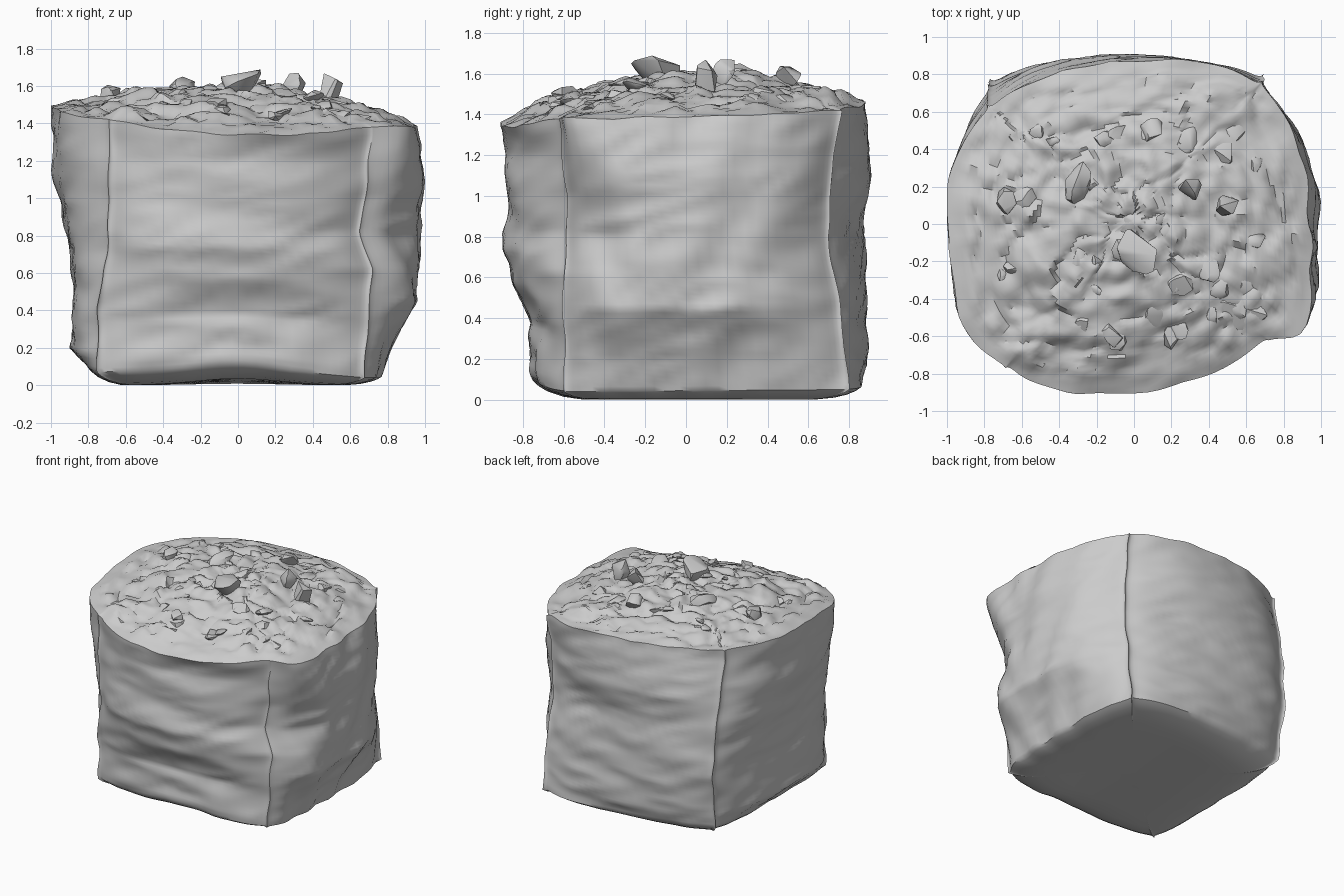
import bpy, bmesh, math, random
from mathutils import Vector, noise

if "Cube" in bpy.data.objects:
    bpy.data.objects.remove(bpy.data.objects["Cube"])

random.seed(4)
N, H, R = 34, 60, 48          # columns per side, bag rows, heap rings


def curve(pts, z):
    """Piecewise linear value from (z, value) pairs."""
    if z <= pts[0][0]:
        return pts[0][1]
    for (a, u), (b, v) in zip(pts, pts[1:]):
        if z <= b:
            return u + (v - u) * (z - a) / (b - a)
    return pts[-1][1]


# Corner seams in order front-left, front-right, back-right, back-left
CX = [[(0, -.75), (.4, -.75), (.7, -.70), (1.4, -.69)],
      [(0, .68), (.3, .69), (.62, .72), (.82, .655), (1.1, .70), (1.4, .71)],
      [(0, .70), (.8, .68), (1.4, .68)],
      [(0, -.75), (.8, -.78), (1.4, -.79)]]
CY = [[(0, -.67), (.4, -.68), (.8, -.74), (1.4, -.77)],
      [(0, -.60), (.7, -.60), (1.0, -.585), (1.4, -.63)],
      [(0, .80), (.3, .78), (.8, .70), (1.2, .72), (1.4, .76)],
      [(0, .70), (.5, .77), (.9, .74), (1.2, .68), (1.4, .63)]]
# Outermost position of each panel: front y, right x, back y, left x
MID = [[(0, -.74), (.1, -.77), (.35, -.75), (.55, -.84), (.73, -.89), (.9, -.87), (1.2, -.86), (1.34, -.91)],
       [(0, .74), (.2, .80), (.33, .87), (.45, .95), (.9, .97), (1.1, .99), (1.25, .97), (1.4, .93)],
       [(0, .84), (.15, .89), (.5, .88), (.9, .87), (1.1, .91), (1.3, .89), (1.46, .87)],
       [(0, -.77), (.15, -.89), (.5, -.88), (.75, -.91), (1, -.95), (1.2, -.99), (1.5, -.99)]]
OUT = [Vector((0, -1, 0)), Vector((1, 0, 0)), Vector((0, 1, 0)), Vector((-1, 0, 0))]
RIM = [1.42, 1.38, 1.42, 1.48]
RIM_MID = [-.06, -.01, .02, .04]
FOOT = [.06, .03, .04, .09]    # lift of the lower seam ends
FOOT_MID = [.02, .0, .0, .03]
# How abruptly the right panel billows beside its front seam
BILLOW = [(0, 6), (.4, 6), (.8, 3.5), (1.1, 5), (1.35, 9)]


def floor_z(x, y):
    return .01 + .05 * math.exp(-(x / .32) ** 2) * (.45 - .45 * y)


def folds(side, s, z):
    """Creases in the cloth: level on most panels, slanting on the right."""
    if side == 1:
        d = abs(s + .25)
        v = 1.3 * noise.noise(Vector((d * 3.2 - z * 2.6, (d + z) * .9, 3)))
    else:
        v = noise.noise(Vector((s * .9 + side * 7, z * 5 + s * .5, side)))
    v += .5 * (.4 - abs(noise.noise(Vector((s * 2 + side * 5, z * 7 - s * 1.5, 9)))) * 2)
    v += .2 * noise.noise(Vector((s * 4, z * 9, side + 20)))
    return .025 * v


def bag_point(side, i, t):
    j = (side + 1) % 4
    s = math.sin(math.pi / 2 * (2 * i / N - 1))      # columns gather at the seams
    f = (s + 1) / 2
    top = RIM[side] * (1 - f) + RIM[j] * f + RIM_MID[side] * (1 - s * s)
    top += .012 * noise.noise(Vector((s * 4, side * 3, 0)))
    z = .05 + (top - .05) * t
    a = Vector((curve(CX[side], z), curve(CY[side], z), z))
    b = Vector((curve(CX[j], z), curve(CY[j], z), z))
    p, o = a.lerp(b, f), OUT[side]
    bulge = abs(curve(MID[side], z)) - ((a + b) / 2).dot(o)
    power = 2.4
    if side == 0 and s > 0:
        power = 2.0
    elif side == 1 and s < 0:
        power = curve(BILLOW, z)
    elif side == 3 and s > 0:
        power = 4.5
    gap = (1 - abs(s)) / .05
    pinch = .018 * gap * math.exp(1 - gap)           # groove leaving a proud seam
    p += o * (bulge * (1 - abs(s) ** power) + folds(side, s, z) * (1 - s ** 8) - pinch)
    if side == 1:                                    # flare at the front of the right panel
        p.y -= .07 * t ** 3 * math.exp(-((s + .86) / .12) ** 2) * (1 - s ** 16)
    c = a if s < 0 else b
    p += .018 * (s ** 8) * Vector((noise.noise(Vector((c.x, z * 5, 1))),
                                  noise.noise(Vector((c.y, z * 5, 2))), 0))
    low = floor_z(p.x, p.y) + FOOT[side] * (1 - f) + FOOT[j] * f + FOOT_MID[side] * (1 - s * s)
    p.z = z + (low - .05) * (1 - t) ** 3
    p.x = max(-1, min(1, p.x))
    return p


def ring(t):
    return [bag_point(s, i, t) for s in range(4) for i in range(N)]


def loft(name, rings, tip, flip=False, angle=35):
    """Skin a stack of closed rings and close the last one to a tip."""
    bm = bmesh.new()
    vs = [[bm.verts.new(p) for p in r] for r in rings]
    n = len(rings[0])
    for a, b in zip(vs, vs[1:]):
        for i in range(n):
            k = (i + 1) % n
            bm.faces.new((a[i], a[k], b[k], b[i]))
    c = bm.verts.new(tip)
    for i in range(n):
        bm.faces.new((vs[-1][i], vs[-1][(i + 1) % n], c))
    if flip:
        bmesh.ops.reverse_faces(bm, faces=bm.faces[:])
    return finish(name, bm, angle)


def finish(name, bm, angle):
    me = bpy.data.meshes.new(name)
    bm.to_mesh(me)
    bm.free()
    ob = bpy.data.objects.new(name, me)
    bpy.context.collection.objects.link(ob)
    bpy.ops.object.select_all(action='DESELECT')
    ob.select_set(True)
    bpy.context.view_layer.objects.active = ob
    bpy.ops.object.shade_smooth_by_angle(angle=math.radians(angle))
    return ob


# Cloth bag: four bulging panels and a sagging base
walls = [ring(1 - k / H) for k in range(H + 1)]
base = []
for q, w in ((.97, .7), (.92, .4), (.85, .15), (.76, 0), (.6, 0), (.4, 0), (.2, 0)):
    base.append([Vector((p.x * q, p.y * q, p.z * w + max(0, floor_z(p.x * q, p.y * q) - .01) * (1 - w)))
                 for p in walls[-1]])
loft("bag", walls + base, (0, 0, floor_z(0, 0) - .01), flip=True, angle=40)

# Heap of rubble: mound with broken relief
HX, HY = -.02, .03
edge = walls[0]
soft = edge
for _ in range(30):                                  # rounded outline for the inner rings
    soft = [(soft[i - 1] + soft[i] * 2 + soft[(i + 1) % len(soft)]) / 4 for i in range(len(soft))]


def mound_z(rim, q):
    return rim + (1.60 - rim) * (1 - q ** 1.8)


def relief(x, y):
    p = Vector((x, y, 0))
    w = p + noise.noise_vector(p * 4) * .09
    d, pts = noise.voronoi(w * 6.5)
    lump = .05 * (min(.45, d[1] - d[0]) - .2)
    tilt = noise.noise_vector(pts[0] * 3.7)          # each stone leans its own way
    lean = .3 * (w * 6.5 - pts[0]).dot(tilt) / 6.5
    return lump + lean + .035 * noise.noise(p * 3.5) + .025 * noise.noise(p * 11)


mound = []
for k in range(R):
    q = 1 - k / R
    m = min(1, k / 8)
    r = []
    for e, g in zip(edge, soft):
        p = e.lerp(g, m)
        x, y = HX + (p.x - HX) * q, HY + (p.y - HY) * q
        r.append(Vector((x, y, mound_z(p.z, q) + relief(x, y) * min(1, (1 - q) * 10))))
    mound.append(r)
loft("rubble_heap", mound, (HX, HY, 1.60 + relief(HX, HY)), angle=40)


# Loose chunks half sunk in the heap
def surface(x, y):
    v = Vector((x - HX, y - HY))
    d = v.normalized()
    p = max(soft, key=lambda e: Vector((e.x - HX, e.y - HY)).normalized().dot(d))
    return mound_z(p.z, min(1, v.length / Vector((p.x - HX, p.y - HY)).length)) + relief(x, y)


def chunk(bm, x, y, z, size, lean=.3):
    u, v, a = random.uniform(-lean, lean), random.uniform(-lean, lean), random.uniform(0, 6)
    c, s = math.cos(a), math.sin(a)
    pts = []
    for _ in range(16):
        d = Vector([random.gauss(0, 1) for _ in range(3)]).normalized()
        w = Vector((d.x * size[0], d.y * size[1], d.z * size[2]))
        pts.append(bm.verts.new((x + c * w.x - s * w.y, y + s * w.x + c * w.y,
                                 z + w.z + u * w.x + v * w.y)))
    res = bmesh.ops.convex_hull(bm, input=pts)
    junk = {e for e in res["geom_interior"] + res["geom_unused"] if isinstance(e, bmesh.types.BMVert)}
    bmesh.ops.delete(bm, geom=list(junk), context='VERTS')


bm = bmesh.new()
for x, y, z, size in [(.02, -.15, 1.61, (.15, .10, .11)), (.50, .10, 1.58, (.06, .07, .11)),
                      (-.3, .22, 1.59, (.12, .07, .06)), (.55, -.47, 1.43, (.17, .13, .06)),
                      (-.68, .12, 1.55, (.08, .06, .07)), (.1, .5, 1.58, (.07, .07, .07)),
                      (.3, .2, 1.60, (.08, .06, .08)), (-.6, -.27, 1.49, (.12, .07, .05))]:
    chunk(bm, x, y, z, size, .12)
for _ in range(34):
    a, q = random.uniform(0, 2 * math.pi), math.sqrt(random.random())
    x, y = .8 * q * math.cos(a), .7 * q * math.sin(a) + .03
    g = random.uniform(.03, .07)
    chunk(bm, x, y, surface(x, y) - .005, (g * 1.3, g, g * .5))
finish("loose_chunks", bm, 35)
